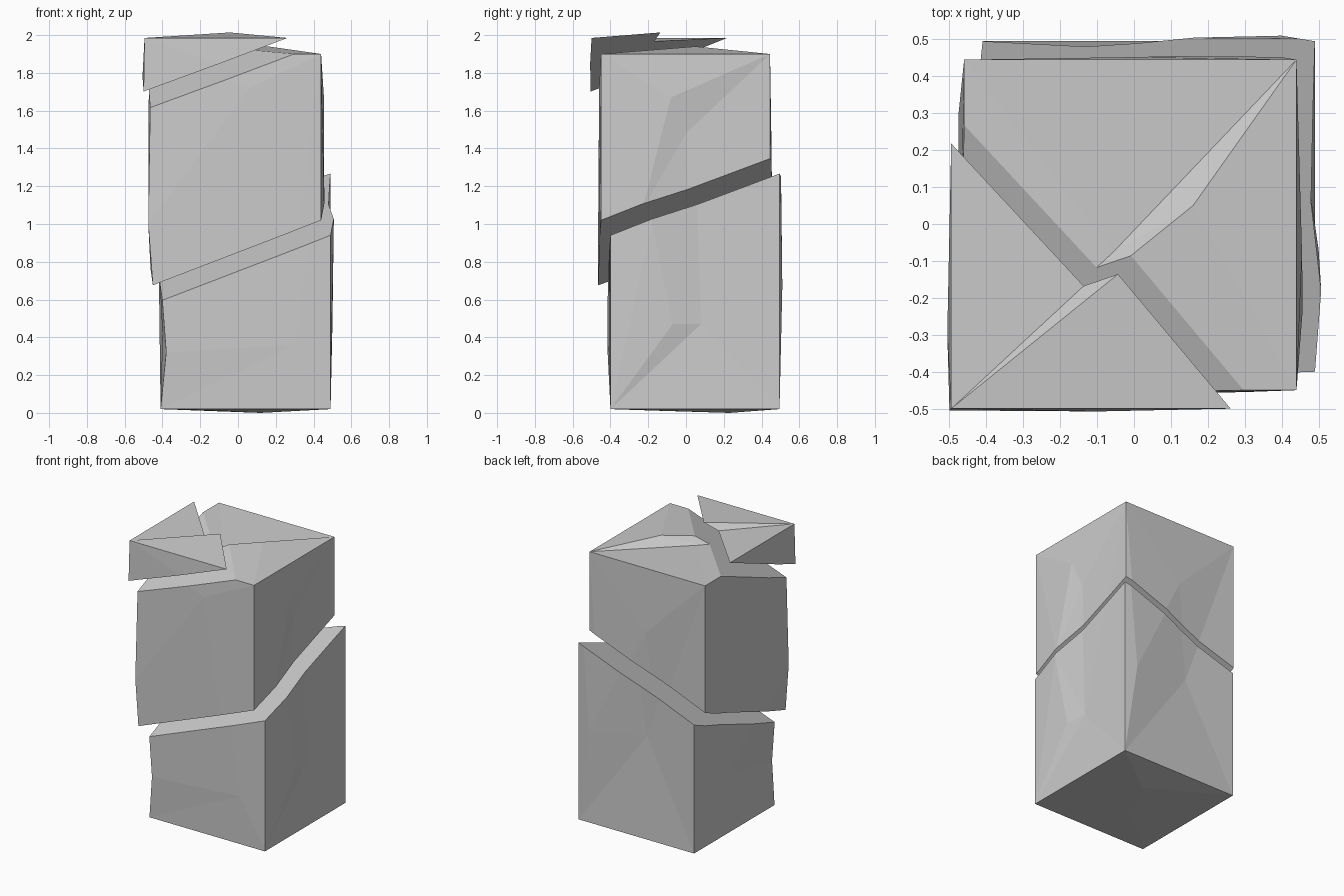
import bpy, bmesh
from mathutils import Vector
from mathutils.geometry import delaunay_2d_cdt

if "Cube" in bpy.data.objects:
    bpy.data.objects.remove(bpy.data.objects["Cube"])

# Corners of the unbroken pillar
X0, X1, Y0, Y1, Z0, Z1 = -0.46, 0.44, -0.45, 0.445, 0.10, 1.90
fl0, fr0, br0, bl0 = [(x, y, Z0) for x, y in ((X0, Y0), (X1, Y0), (X1, Y1), (X0, Y1))]
fl1, fr1, br1, bl1 = [(x, y, Z1) for x, y in ((X0, Y0), (X1, Y0), (X1, Y1), (X0, Y1))]

# Chips along the front left corner
chip_low, chip_high = (-0.43, -0.465, 0.40), (-0.475, -0.465, 1.0)


def add_face(bm, border, dents, axis, ridges=()):
    """Triangulate one pillar side through its dents and ridges."""
    pts = list(border) + list(dents)
    n = len(border)
    flat = [Vector([c for i, c in enumerate(p) if i != axis]) for p in pts]
    edges = [(i, (i + 1) % n) for i in range(n)]
    edges += [(pts.index(a), pts.index(b)) for a, b in ridges]
    _, _, tris, orig, _, _ = delaunay_2d_cdt(flat, edges, [], 1, 1e-5)
    verts = [bm.verts.new(p) for p in pts]
    for t in tris:
        bm.faces.new([verts[orig[i][0]] for i in t])


def rough_pillar():
    bm = bmesh.new()
    # top
    a, b = (0.16, 0.05, 1.94), (-0.055, -0.075, 1.88)
    add_face(bm, (fl1, fr1, br1, bl1), (a, b), 2,
             ((a, b), (a, br1), (b, br1), (a, fl1), (a, fr1)))
    # underside
    add_face(bm, (fl0, fr0, br0, bl0),
             ((0.07, 0.18, 0.08), (-0.13, -0.15, 0.09)), 2)
    # front
    add_face(bm, (fl0, fr0, fr1, fl1, chip_high, chip_low),
             ((0.06, -0.46, 1.72), (0.25, -0.457, 0.44)), 1)
    # left
    add_face(bm, (fl0, bl0, bl1, fl1, chip_high, chip_low),
             ((-0.475, 0.3, 1.3), (-0.473, -0.2, 1.65), (-0.45, 0.05, 0.5)), 0)
    # right
    r1, r2, r3 = (0.455, -0.08, 1.67), (0.43, 0.0, 1.48), (0.457, -0.23, 1.08)
    r4, r5 = (0.45, -0.12, 0.55), (0.428, 0.03, 0.55)
    add_face(bm, (fr0, br0, br1, fr1), (r1, r2, r3, r4, r5), 0,
             ((r1, br1), (r2, br1), (r1, r3), (r2, r3), (r2, r5), (r3, r4), (r5, br0)))
    # back
    k1, k2, k3 = (-0.08, 0.425, 0.82), (0.35, 0.46, 0.75), (0.0, 0.452, 1.45)
    add_face(bm, (bl0, br0, br1, bl1), (k1, k2, k3), 1, ((k1, bl0), (k1, k2)))
    bmesh.ops.remove_doubles(bm, verts=bm.verts, dist=1e-4)
    bmesh.ops.recalc_face_normals(bm, faces=bm.faces)
    return bm


def make_piece(name, cuts, offset):
    """Slice the pillar, cap the slices and slide the piece away."""
    bm = rough_pillar()
    for point, normal, keep_above in cuts:
        res = bmesh.ops.bisect_plane(
            bm, geom=bm.verts[:] + bm.edges[:] + bm.faces[:], dist=1e-5,
            plane_co=point, plane_no=normal,
            clear_inner=keep_above, clear_outer=not keep_above)
        rim = [e for e in res["geom_cut"] if isinstance(e, bmesh.types.BMEdge)]
        bmesh.ops.edgeloop_fill(bm, edges=rim)
    bmesh.ops.recalc_face_normals(bm, faces=bm.faces)
    bmesh.ops.translate(bm, verts=bm.verts, vec=offset)
    mesh = bpy.data.meshes.new(name)
    bm.to_mesh(mesh)
    bm.free()
    bpy.context.collection.objects.link(bpy.data.objects.new(name, mesh))


low = ((0.44, -0.45, 1.02), (-0.38, -0.365, 1.0))
high = ((-0.46, -0.45, 1.62), (-0.37, -0.39, 1.0))

make_piece("pillar_base", [(*low, False)], (0.05, 0.05, -0.08))
make_piece("pillar_middle", [(*low, True), (*high, False)], (0, 0, 0))
make_piece("pillar_top_shard", [(*high, True)], (-0.035, -0.05, 0.085))
